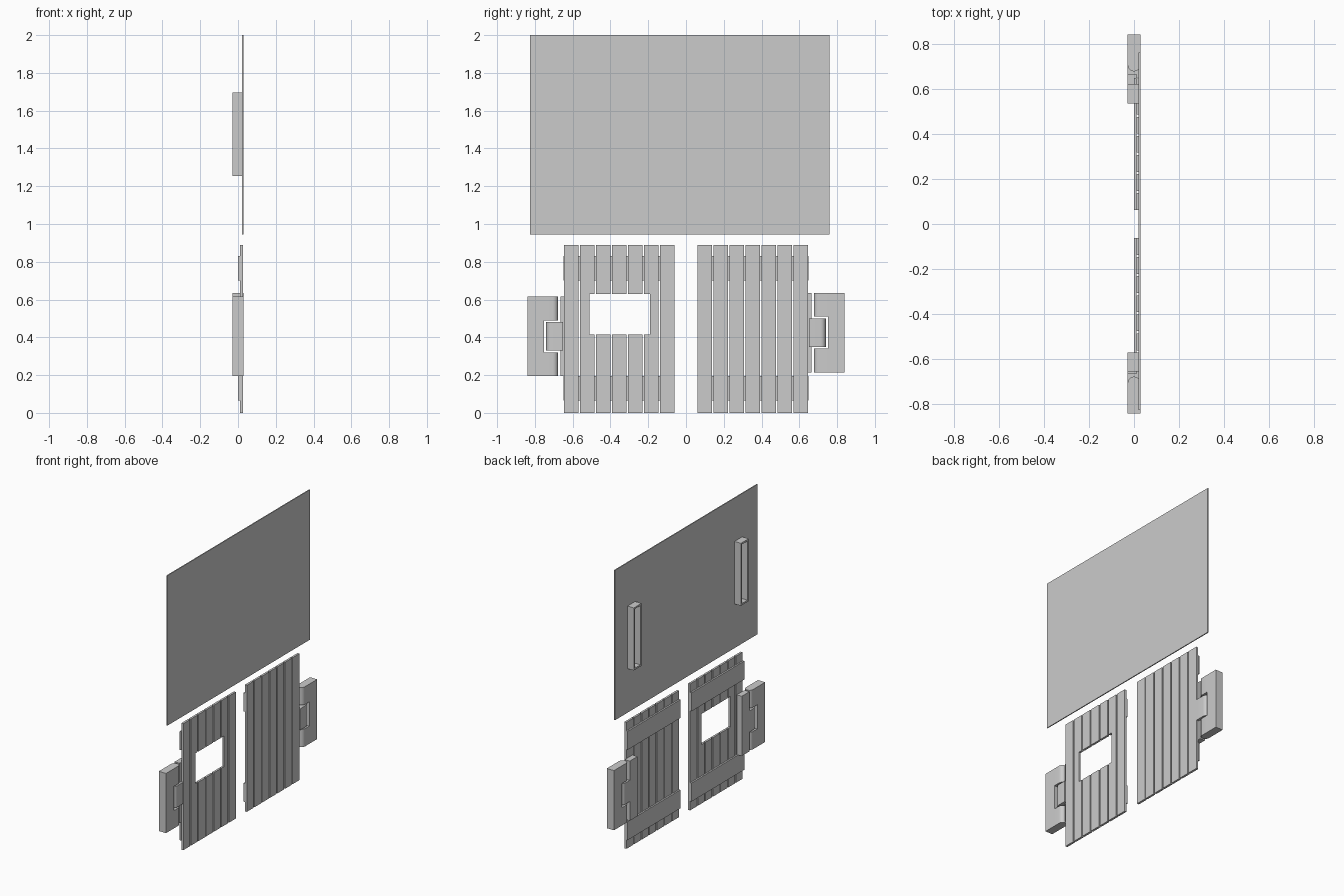
import bpy, bmesh, math

cube = bpy.data.objects.get("Cube")
if cube:
    bpy.data.objects.remove(cube, do_unlink=True)

grey = bpy.data.materials.new("plain_grey")
grey.use_nodes = True
colour = (0.6, 0.6, 0.6, 1)
grey.diffuse_color = colour
grey.node_tree.nodes["Principled BSDF"].inputs["Base Color"].default_value = colour

BACK, FRONT = -0.028, 0.028


def finish(name, bm):
    bmesh.ops.recalc_face_normals(bm, faces=bm.faces)
    mesh = bpy.data.meshes.new(name)
    bm.to_mesh(mesh)
    bm.free()
    mesh.materials.append(grey)
    obj = bpy.data.objects.new(name, mesh)
    bpy.context.collection.objects.link(obj)
    return obj


def add_box(bm, x, y, z):
    """Box from three (low, high) ranges."""
    verts = bmesh.ops.create_cube(bm, size=1)["verts"]
    for v in verts:
        v.co = [(r[0] + r[1]) / 2 + c * abs(r[1] - r[0]) for r, c in zip((x, y, z), v.co)]


def boxes(name, parts):
    bm = bmesh.new()
    for part in parts:
        add_box(bm, *part)
    return finish(name, bm)


def add_rounded(bm, flat_y, arc_y, tip_y, z):
    """Slab whose end bulges from arc_y to tip_y, swept upwards."""
    mid, half = (BACK + FRONT) / 2, (FRONT - BACK) / 2
    pts = [(BACK, flat_y), (FRONT, flat_y)]
    for i in range(13):
        a = math.pi * i / 12
        pts.append((mid + half * math.cos(a), arc_y + (tip_y - arc_y) * math.sin(a)))
    face = bm.faces.new([bm.verts.new((x, y, z[0])) for x, y in pts])
    top = bmesh.ops.extrude_face_region(bm, geom=[face])["geom"]
    verts = [g for g in top if isinstance(g, bmesh.types.BMVert)]
    bmesh.ops.translate(bm, verts=verts, vec=(0, 0, z[1] - z[0]))


def smooth(obj):
    bpy.ops.object.select_all(action="DESELECT")
    obj.select_set(True)
    bpy.context.view_layer.objects.active = obj
    bpy.ops.object.shade_smooth_by_angle(angle=math.radians(30))


# Large upper panel
boxes("upper_panel", [((0.021, FRONT), (-0.826, 0.76), (0.945, 2.0))])

# Slotted brackets on the back of the panel
WALL = 0.012
for name, y0, y1 in (("left_bracket", 0.535, 0.62), ("right_bracket", -0.655, -0.57)):
    x, z0, z1 = (BACK, 0.021), 1.255, 1.695
    boxes(name, [
        (x, (y0, y1), (z0, z0 + WALL)),
        (x, (y0, y1), (z1 - WALL, z1)),
        (x, (y0, y0 + WALL), (z0 + WALL, z1 - WALL)),
        (x, (y1 - WALL, y1), (z0 + WALL, z1 - WALL)),
    ])

# Two plank doors, each with battens and a hinge
PITCH, WIDTH, TOP = 0.0847, 0.075, 0.89
WINDOW_Y, WINDOW_Z = (0.19, 0.512), (0.415, 0.63)
for name, s, base in (("window_door", -1, 0.195), ("plain_door", 1, 0.215)):

    def span(a, b):
        return tuple(sorted((s * a, s * b)))

    planks = []
    for i in range(7):
        a = 0.062 + i * PITCH
        b = a + WIDTH
        cuts = [a, b]
        if s < 0:
            cuts += [w for w in WINDOW_Y if a < w < b]
        cuts.sort()
        for lo, hi in zip(cuts, cuts[1:]):
            x, y = (0.011, FRONT - 0.002), span(lo, hi)
            if s < 0 and WINDOW_Y[0] <= (lo + hi) / 2 <= WINDOW_Y[1]:
                planks += [(x, y, (0, WINDOW_Z[0])), (x, y, (WINDOW_Z[1], TOP))]
            else:
                planks.append((x, y, (0, TOP)))
    boxes(name + "_planks", planks)

    for label, z in (("lower", (0.065, 0.195)), ("upper", (0.7, 0.83))):
        boxes(f"{name}_{label}_batten", [((0, 0.011), span(0.062, 0.648), z)])

    # Leaf on the door, with a round knuckle
    bm = bmesh.new()
    add_box(bm, (BACK, 0.011), span(0.58, 0.665), (base, base + 0.42))
    add_rounded(bm, s * 0.65, s * 0.712, s * 0.74, (base + 0.135, base + 0.285))
    smooth(finish(name + "_hinge_leaf", bm))

    # Notched wall block with round ends either side of the knuckle
    bm = bmesh.new()
    add_box(bm, (BACK, FRONT), span(0.752, 0.84), (base, base + 0.42))
    for z in ((base, base + 0.125), (base + 0.295, base + 0.42)):
        add_rounded(bm, s * 0.752, s * 0.705, s * 0.677, z)
    smooth(finish(name + "_wall_block", bm))
